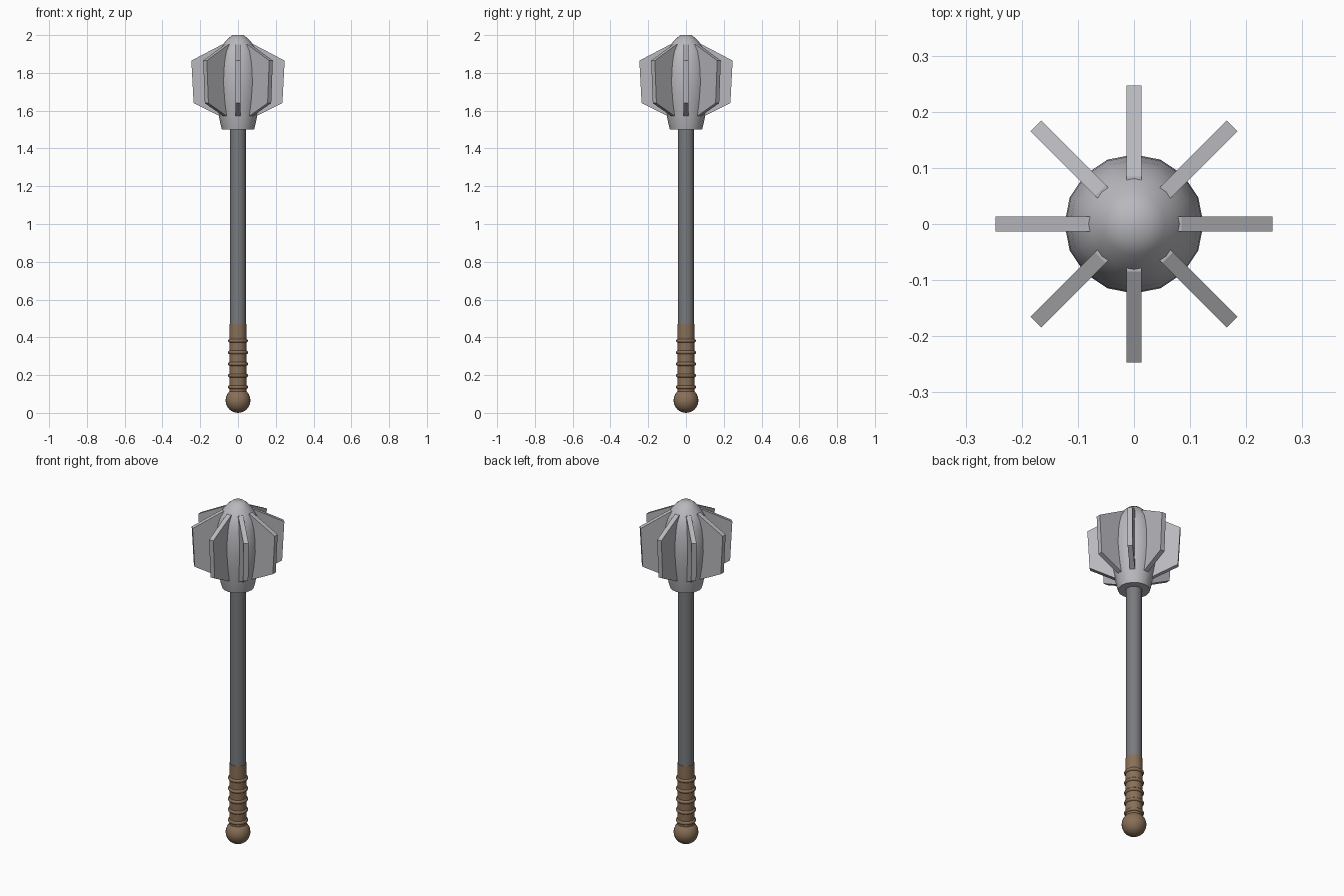
import bpy, bmesh, math
from mathutils import Matrix

cube = bpy.data.objects.get("Cube")
if cube:
    bpy.data.objects.remove(cube, do_unlink=True)


def material(name, rgb):
    m = bpy.data.materials.new(name)
    m.use_nodes = True
    m.diffuse_color = (*rgb, 1)
    m.node_tree.nodes["Principled BSDF"].inputs["Base Color"].default_value = (*rgb, 1)
    return m


STEEL = material("light steel", (0.48, 0.48, 0.51))
IRON = material("dark iron", (0.19, 0.195, 0.205))
LEATHER = material("brown leather", (0.25, 0.16, 0.095))


def finish(name, bm, mat, angle=None):
    """Turn a bmesh into a named object, optionally smooth shaded."""
    bmesh.ops.recalc_face_normals(bm, faces=bm.faces)
    mesh = bpy.data.meshes.new(name)
    bm.to_mesh(mesh)
    bm.free()
    mesh.materials.append(mat)
    ob = bpy.data.objects.new(name, mesh)
    bpy.context.collection.objects.link(ob)
    if angle:
        bpy.ops.object.select_all(action='DESELECT')
        ob.select_set(True)
        bpy.context.view_layer.objects.active = ob
        bpy.ops.object.shade_smooth_by_angle(angle=math.radians(angle))
    return ob


def lathe(name, profile, mat, sides=16, angle=50):
    """Turn (radius, z) points around z and cap both ends."""
    bm = bmesh.new()
    rings = []
    for r, z in profile:
        turns = [math.tau * i / sides for i in range(sides)]
        rings.append([bm.verts.new((r * math.cos(a), r * math.sin(a), z)) for a in turns])
    for low, high in zip(rings, rings[1:]):
        for i in range(sides):
            j = (i + 1) % sides
            bm.faces.new((low[i], low[j], high[j], high[i]))
    bm.faces.new(rings[0])
    bm.faces.new(rings[-1])
    return finish(name, bm, mat, angle)


# Shaft and grip
lathe("shaft", [(0.043, 0.46), (0.043, 1.51)], IRON)
lathe("grip", [(0.045, 0.08), (0.045, 0.47)], LEATHER)

# Rounded bands around the grip
for k in range(5):
    z = 0.136 + 0.0615 * k
    band = [(0.043 + 0.010 * math.sin(math.pi * t / 6), z - 0.010 * math.cos(math.pi * t / 6))
            for t in range(7)]
    lathe(f"grip_band_{k + 1}", band, LEATHER, sides=24)

# Ball pommel
bm = bmesh.new()
bmesh.ops.create_uvsphere(bm, u_segments=24, v_segments=12, radius=0.066,
                          matrix=Matrix.Translation((0, 0, 0.066)))
finish("pommel", bm, LEATHER, 50)

# Bulging head core
core = [(0.085, 1.5), (0.093, 1.53), (0.101, 1.57), (0.115, 1.65), (0.124, 1.74),
        (0.122, 1.81), (0.114, 1.87), (0.102, 1.915), (0.081, 1.95), (0.055, 1.98), (0.030, 2.0)]
lathe("head_core", core, STEEL)

# Eight radial flanges
outline = [(0.05, 1.565), (0.085, 1.565), (0.235, 1.64), (0.247, 1.865), (0.085, 1.95), (0.05, 1.95)]
for k in range(8):
    bm = bmesh.new()
    face = bm.faces.new([bm.verts.new((x, -0.0135, z)) for x, z in outline])
    side = bmesh.ops.extrude_face_region(bm, geom=[face])
    moved = [g for g in side["geom"] if isinstance(g, bmesh.types.BMVert)]
    bmesh.ops.translate(bm, verts=moved, vec=(0, 0.027, 0))
    bmesh.ops.rotate(bm, verts=bm.verts, matrix=Matrix.Rotation(math.tau * k / 8, 3, 'Z'))
    finish(f"head_flange_{k + 1}", bm, STEEL)
